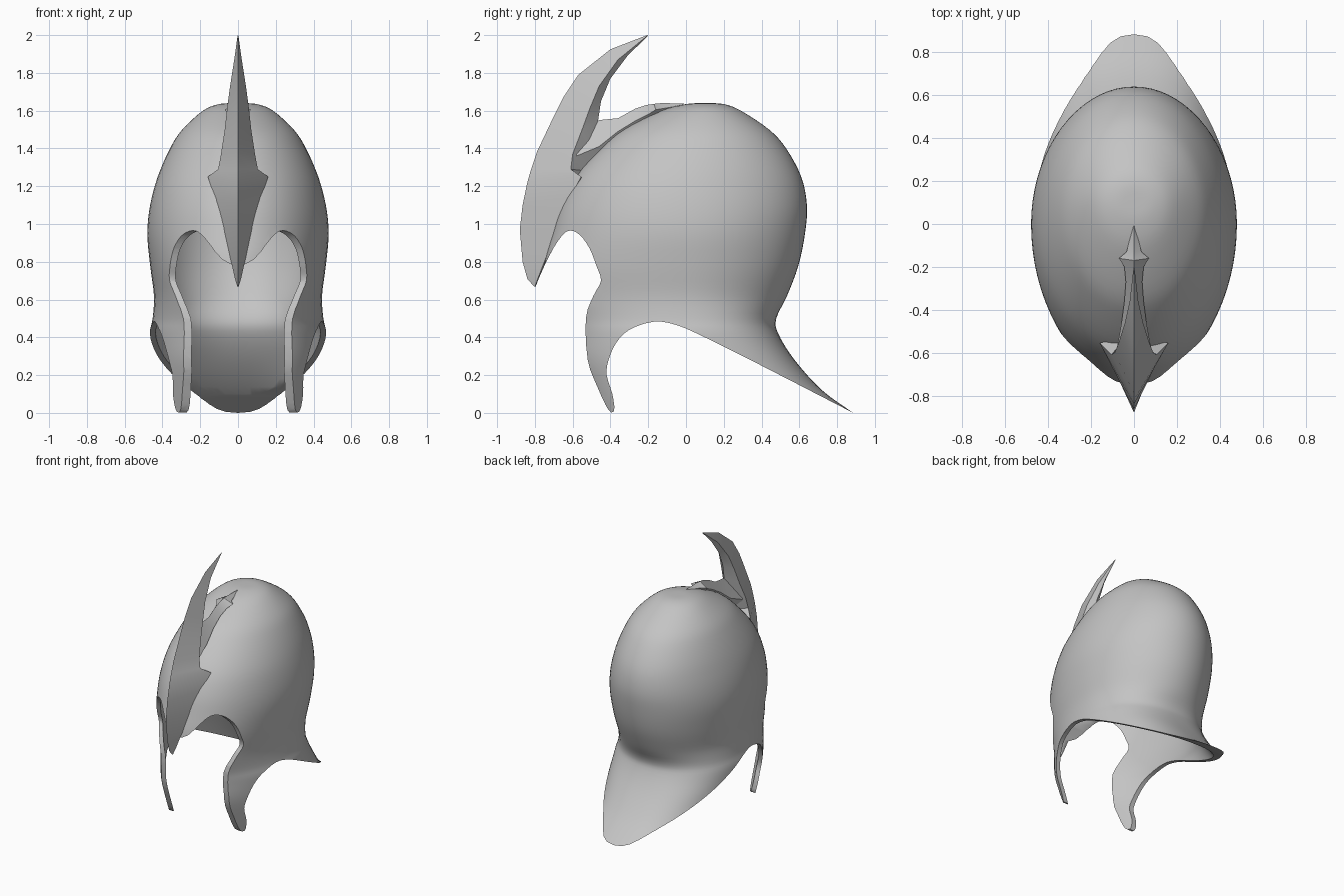
import bpy, bmesh, math
from mathutils import Vector

cube = bpy.data.objects.get("Cube")
if cube:
    bpy.data.objects.remove(cube, do_unlink=True)

steel = bpy.data.materials.new("plain_steel_grey")
steel.use_nodes = True
GREY = (0.55, 0.55, 0.55, 1)
steel.diffuse_color = GREY
steel.node_tree.nodes["Principled BSDF"].inputs["Base Color"].default_value = GREY


def smooth_path(points, steps):
    """Catmull-Rom interpolation of tuples of any length."""
    out = []
    last = len(points) - 1
    for i in range(last):
        a, b, c, d = (points[max(0, min(last, i + k))] for k in (-1, 0, 1, 2))
        for s in range(steps):
            t = s / steps
            out.append(tuple(
                0.5 * (2 * q + (r - p) * t + (2 * p - 5 * q + 4 * r - w) * t * t
                       + (3 * q - p - 3 * r + w) * t ** 3)
                for p, q, r, w in zip(a, b, c, d)))
    out.append(points[-1])
    return out


def loft(bm, rings, cap_start=True, cap_end=True):
    """Join closed rings of points into a skin."""
    rows = [[bm.verts.new(p) for p in ring] for ring in rings]
    n = len(rows[0])
    for low, high in zip(rows, rows[1:]):
        for i in range(n):
            j = (i + 1) % n
            bm.faces.new((low[i], low[j], high[j], high[i]))
    if cap_start:
        bm.faces.new(rows[0])
    if cap_end:
        bm.faces.new(rows[-1])


def make_object(name, bm):
    bmesh.ops.recalc_face_normals(bm, faces=bm.faces)
    mesh = bpy.data.meshes.new(name)
    bm.to_mesh(mesh)
    bm.free()
    obj = bpy.data.objects.new(name, mesh)
    mesh.materials.append(steel)
    bpy.context.collection.objects.link(obj)
    return obj


def activate(obj):
    bpy.ops.object.select_all(action="DESELECT")
    obj.select_set(True)
    bpy.context.view_layer.objects.active = obj


# Helmet shell: height, front depth, back depth, half width
levels = [
    (1.64, 0.09, 0.11, 0.01), (1.635, 0, 0.2, 0.1), (1.6, -0.13, 0.29, 0.185),
    (1.5, -0.33, 0.44, 0.295), (1.4, -0.45, 0.53, 0.36), (1.25, -0.585, 0.61, 0.425),
    (1.1, -0.665, 0.64, 0.465), (0.95, -0.71, 0.63, 0.48), (0.78, -0.75, 0.595, 0.465),
    (0.62, -0.735, 0.535, 0.445), (0.5, -0.69, 0.478, 0.452), (0.42, -0.67, 0.488, 0.468),
    (0.28, -0.66, 0.575, 0.468), (0.12, -0.6, 0.72, 0.46), (0, -0.55, 0.885, 0.45),
    (-0.03, -0.54, 0.92, 0.45)]
SIDES = 72


def shell_ring(z, front, back, half):
    mid = 0.1 * max(0, (z - 1.2) / 0.44)
    flare = 2 + 0.5 * max(0, min(1, (0.6 - z) / 0.3))   # squarer neck guard
    ring = []
    for i in range(SIDES):
        a = math.tau * i / SIDES
        c, s = math.cos(a), math.sin(a)
        p = 2 / flare if s > 0 else 1
        x = math.copysign(abs(c) ** p, c) * half
        y = mid + (abs(s) ** p * (back - mid) if s > 0 else abs(s) * (front - mid))
        ring.append((x, y, z))
    return ring


bm = bmesh.new()
loft(bm, [shell_ring(*row) for row in smooth_path(levels, 4)], cap_end=False)
shell = make_object("helmet_shell", bm)
solid = shell.modifiers.new("thickness", "SOLIDIFY")
solid.thickness = 0.03
solid.offset = -1

# Side outline of the face opening, cheek guards and neck guard
edge = [
    (-0.75, 0.78), (-0.7, 0.875), (-0.65, 0.945), (-0.61, 0.965), (-0.56, 0.94),
    (-0.51, 0.87), (-0.475, 0.78), (-0.45, 0.7), (-0.49, 0.62), (-0.53, 0.5),
    (-0.52, 0.28), (-0.47, 0.14), (-0.41, 0.015), (-0.38, 0.015), (-0.39, 0.1),
    (-0.42, 0.2), (-0.41, 0.28), (-0.37, 0.37), (-0.3, 0.44), (-0.17, 0.483),
    (-0.05, 0.465), (0.1, 0.4), (0.4, 0.25), (0.885, 0)]
outline = [(-1, 0.68)] + smooth_path(edge, 3) + [(1.1, -0.11), (1.1, -0.4), (-1, -0.4)]
bm = bmesh.new()
loft(bm, [[(x, y, z) for y, z in outline] for x in (-0.8, 0.8)])
cutter = make_object("opening_cutter", bm)
cutter.hide_render = True
cut = shell.modifiers.new("openings", "BOOLEAN")
cut.operation = "DIFFERENCE"
cut.solver = "EXACT"
cut.object = cutter
activate(shell)
for name in ("thickness", "openings"):
    bpy.ops.object.modifier_apply(modifier=name)
bpy.data.objects.remove(cutter, do_unlink=True)
bpy.ops.object.shade_smooth_by_angle(angle=math.radians(40))


def blade(name, stations):
    """Diamond-section blade: front edge y z, flank y z and half width, back edge y z."""
    bm = bmesh.new()
    loft(bm, [[(0, fy, fz), (w, my, mz), (0, by, bz), (-w, my, mz)]
              for fy, fz, my, mz, w, by, bz in stations])
    obj = make_object(name, bm)
    activate(obj)
    bpy.ops.object.shade_smooth_by_angle(angle=math.radians(30))


# Tall brow crest with a barb on each flank
blade("brow_crest", [
    (-0.205, 2, -0.203, 1.998, 0.002, -0.2, 1.998),
    (-0.4, 1.925, -0.36, 1.87, 0.02, -0.31, 1.89),
    (-0.57, 1.79, -0.46, 1.73, 0.042, -0.4, 1.77),
    (-0.65, 1.67, -0.51, 1.61, 0.058, -0.45, 1.65),
    (-0.7, 1.57, -0.55, 1.5, 0.07, -0.465, 1.55),
    (-0.79, 1.38, -0.6, 1.37, 0.09, -0.48, 1.36),
    (-0.82, 1.29, -0.61, 1.29, 0.105, -0.52, 1.28),
    (-0.84, 1.22, -0.555, 1.25, 0.16, -0.52, 1.22),
    (-0.865, 1.1, -0.62, 1.13, 0.12, -0.58, 1.12),
    (-0.88, 0.97, -0.68, 0.98, 0.08, -0.65, 0.97),
    (-0.865, 0.8, -0.75, 0.8, 0.036, -0.74, 0.8),
    (-0.84, 0.71, -0.785, 0.71, 0.016, -0.78, 0.71),
    (-0.805, 0.67, -0.8, 0.67, 0.004, -0.795, 0.67)])

# Low barbed tail running back over the dome
blade("crest_tail", [
    (-0.58, 1.5, -0.58, 1.36, 0.08, -0.56, 1.2),
    (-0.46, 1.55, -0.46, 1.41, 0.058, -0.46, 1.3),
    (-0.36, 1.56, -0.36, 1.49, 0.045, -0.36, 1.4),
    (-0.27, 1.61, -0.27, 1.545, 0.038, -0.27, 1.48),
    (-0.21, 1.63, -0.2, 1.58, 0.045, -0.2, 1.52),
    (-0.17, 1.636, -0.16, 1.605, 0.07, -0.17, 1.54),
    (-0.13, 1.64, -0.13, 1.61, 0.035, -0.13, 1.56),
    (-0.01, 1.638, -0.01, 1.63, 0.004, -0.01, 1.6)])
